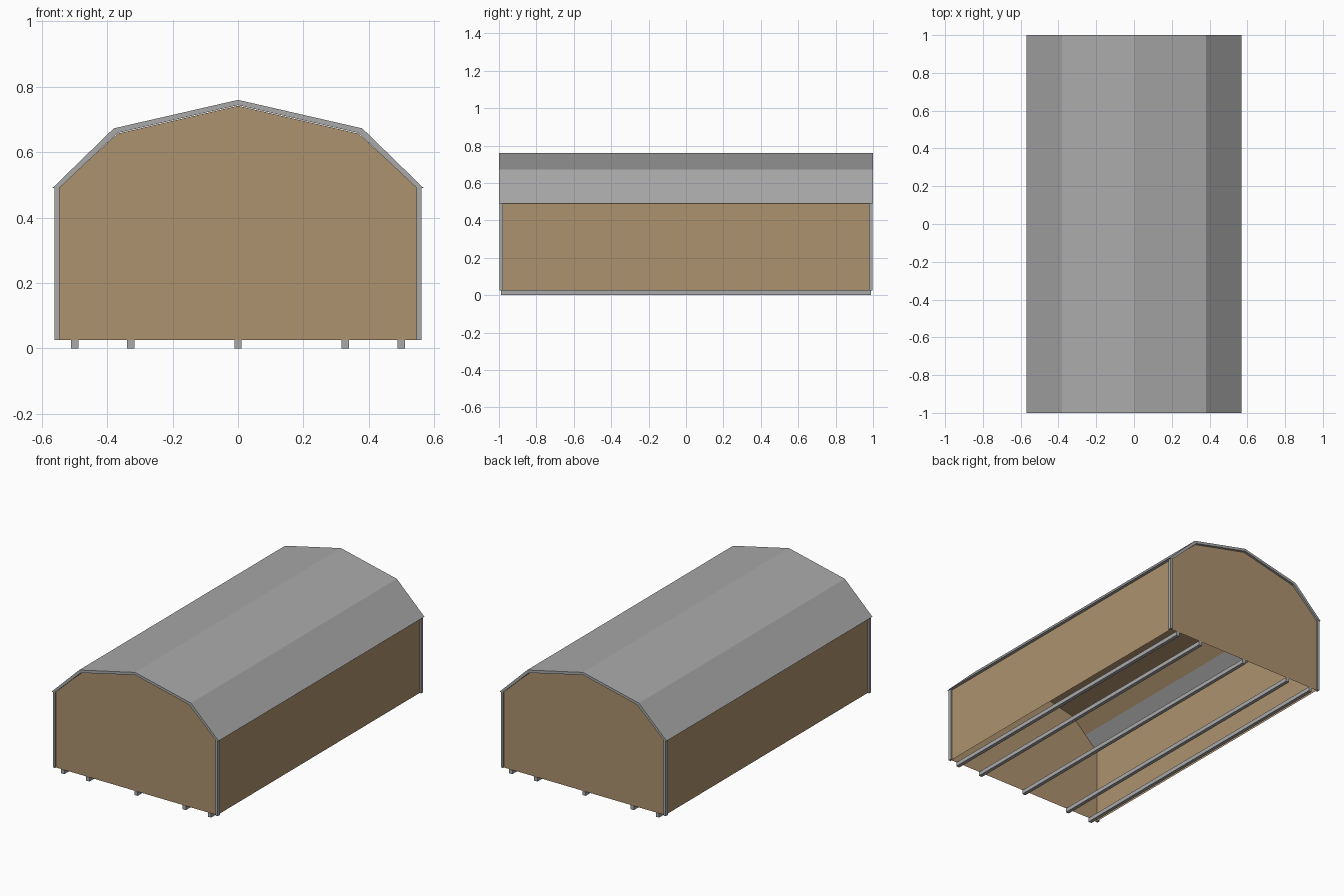
import bpy, bmesh

if "Cube" in bpy.data.objects:
    bpy.data.objects.remove(bpy.data.objects["Cube"])


def material(name, rgb):
    m = bpy.data.materials.new(name)
    m.diffuse_color = (*rgb, 1)
    m.use_nodes = True
    m.node_tree.nodes["Principled BSDF"].inputs["Base Color"].default_value = m.diffuse_color
    return m


TAN = material("tan siding", (0.42, 0.287, 0.156))
GREY = material("grey metal", (0.40, 0.40, 0.40))


def prism(name, points, axis, lo, hi, mat, open_edge=None):
    """Extrude a closed profile along y (points are x,z) or z (points are x,y)."""
    bm = bmesh.new()

    def at(p, t):
        return (p[0], t, p[1]) if axis == "y" else (p[0], p[1], t)

    a = [bm.verts.new(at(p, lo)) for p in points]
    b = [bm.verts.new(at(p, hi)) for p in points]
    bm.faces.new(a)
    bm.faces.new(b[::-1])
    n = len(points)
    for i in range(n):
        if i != open_edge:
            j = (i + 1) % n
            bm.faces.new((a[i], b[i], b[j], a[j]))
    bmesh.ops.recalc_face_normals(bm, faces=bm.faces[:])
    me = bpy.data.meshes.new(name)
    bm.to_mesh(me)
    bm.free()
    me.materials.append(mat)
    ob = bpy.data.objects.new(name, me)
    bpy.context.collection.objects.link(ob)
    return ob


def mirrored(half):
    """Right half listed eave to ridge; add the left half."""
    return half + [(-x, z) for x, z in half[-2::-1]]


# Hollow body, open underneath (last edge is the floor line)
body = mirrored([(0.55, 0.025), (0.55, 0.489), (0.368, 0.657), (0, 0.742)])
prism("shed_body", body, "y", -0.988, 0.988, TAN, open_edge=len(body) - 1)

# Gambrel roof sheet with thickness
outer = mirrored([(0.568, 0.49), (0.38, 0.673), (0, 0.76)])
inner = mirrored([(0.547, 0.49), (0.368, 0.659), (0, 0.744)])
prism("roof", outer + inner[::-1], "y", -1.0, 1.0, GREY)

# L-shaped corner trims
L = [(0.561, 0.998), (0.546, 0.998), (0.546, 0.989), (0.551, 0.989),
     (0.551, 0.978), (0.561, 0.978)]
for sx, side in ((1, "right"), (-1, "left")):
    for sy, end in ((1, "back"), (-1, "front")):
        prism(f"corner_trim_{end}_{side}", [(sx * x, sy * y) for x, y in L],
              "z", 0.025, 0.49, GREY)

# Floor skids
for i, x in enumerate((-0.499, -0.328, 0, 0.328, 0.499)):
    w = 0.011
    prism(f"skid_{i + 1}", [(x - w, 0), (x + w, 0), (x + w, 0.025), (x - w, 0.025)],
          "y", -0.99, 0.99, GREY)
